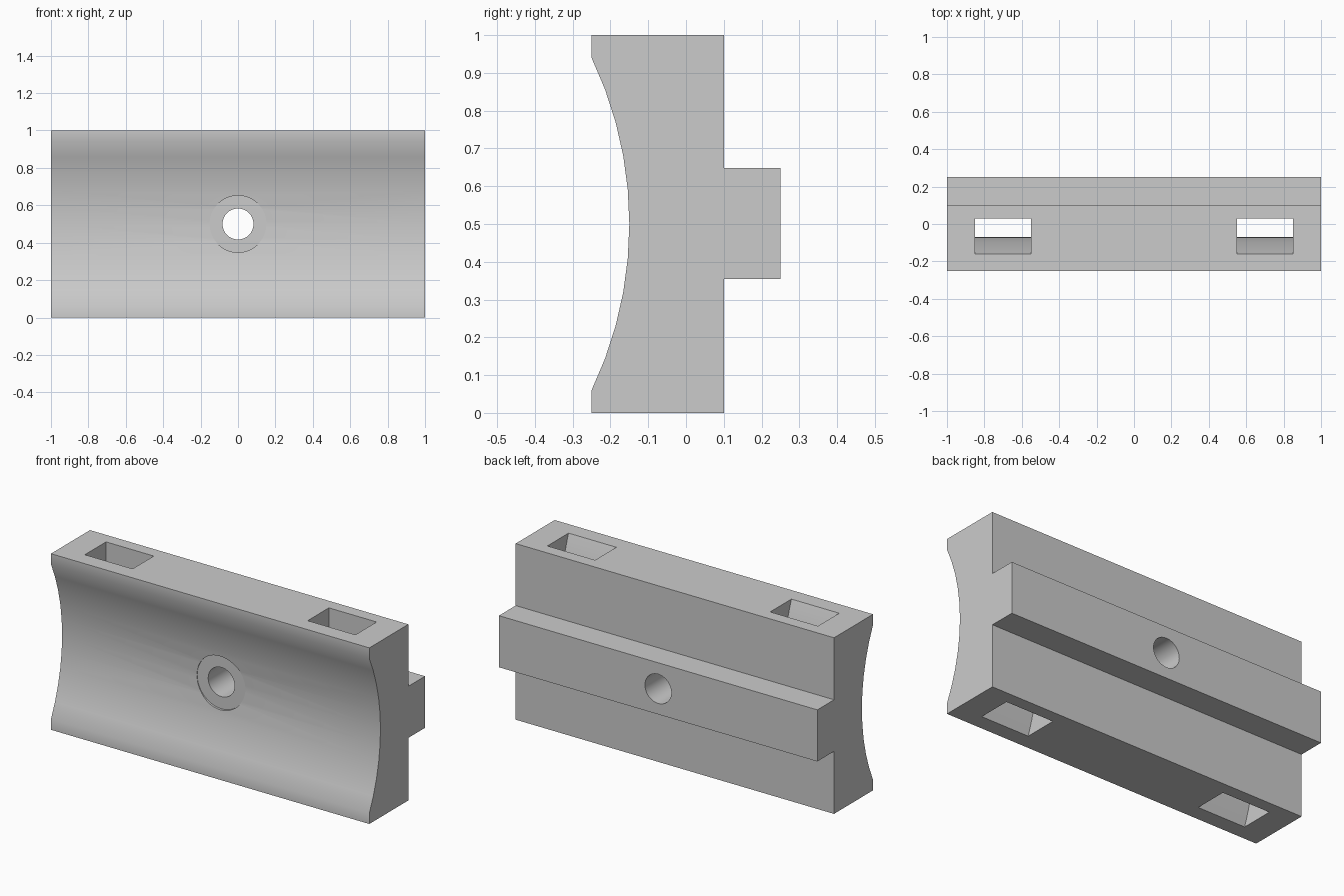
import bpy, bmesh, math
from mathutils import Matrix

old = bpy.data.objects.get("Cube")
if old:
    bpy.data.objects.remove(old, do_unlink=True)

grey = bpy.data.materials.new("plain_grey")
grey.use_nodes = True
color = (0.6, 0.6, 0.6, 1)
grey.diffuse_color = color
grey.node_tree.nodes["Principled BSDF"].inputs["Base Color"].default_value = color


def add_object(name, bm):
    bmesh.ops.recalc_face_normals(bm, faces=bm.faces)
    mesh = bpy.data.meshes.new(name)
    bm.to_mesh(mesh)
    bm.free()
    mesh.materials.append(grey)
    obj = bpy.data.objects.new(name, mesh)
    bpy.context.collection.objects.link(obj)
    return obj


def extrude_profile(name, profile, x0, x1):
    """Sweep a closed (y, z) profile along x."""
    bm = bmesh.new()
    face = bm.faces.new([bm.verts.new((x0, y, z)) for y, z in profile])
    grown = bmesh.ops.extrude_face_region(bm, geom=[face])["geom"]
    verts = [g for g in grown if isinstance(g, bmesh.types.BMVert)]
    bmesh.ops.translate(bm, verts=verts, vec=(x1 - x0, 0, 0))
    return add_object(name, bm)


def arc(peak_y, radius, half_height, steps):
    """Arc bulging towards the back, listed from bottom to top."""
    half = math.asin(half_height / radius)
    angles = [half * (2 * i / steps - 1) for i in range(steps + 1)]
    return [(peak_y - radius * (1 - math.cos(a)), 0.5 + radius * math.sin(a))
            for a in angles]


def cylinder_y(name, radius, y0, y1):
    bm = bmesh.new()
    place = Matrix.Translation((0, (y0 + y1) / 2, 0.5)) @ Matrix.Rotation(math.pi / 2, 4, "X")
    bmesh.ops.create_cone(bm, cap_ends=True, segments=48, radius1=radius,
                          radius2=radius, depth=y1 - y0, matrix=place)
    return add_object(name, bm)


# Block with concave front and rear rib
profile = [(-0.25, 0)] + arc(-0.15, 1.018, 0.44, 10) + [
    (-0.25, 1), (0.1, 1), (0.1, 0.648), (0.25, 0.648),
    (0.25, 0.355), (0.1, 0.355), (0.1, 0)]
block = extrude_profile("mounting_block", profile, -1, 1)

# Vertical strap slots, bolt hole and shallow counterbore
slot_profile = arc(-0.07, 1.43, 0.55, 24) + [(0.03, 1.05), (0.03, -0.05)]
cutters = [extrude_profile("slot_cutter", slot_profile, x, x + 0.3) for x in (-0.85, 0.55)]
cutters.append(cylinder_y("counterbore_cutter", 0.152, -0.4, -0.149))
cutters.append(cylinder_y("bolt_hole_cutter", 0.083, -0.4, 0.4))

for cutter in cutters:
    cutter.hide_render = True
    cutter.hide_set(True)
    cut = block.modifiers.new(cutter.name, "BOOLEAN")
    cut.operation = "DIFFERENCE"
    cut.solver = "EXACT"
    cut.object = cutter

# Apply the cuts and smooth the curved faces
bpy.context.view_layer.update()
evaluated = block.evaluated_get(bpy.context.evaluated_depsgraph_get())
result = bpy.data.meshes.new_from_object(evaluated)
block.modifiers.clear()
block.data = result
for cutter in cutters:
    bpy.data.objects.remove(cutter, do_unlink=True)

bpy.ops.object.select_all(action="DESELECT")
block.select_set(True)
bpy.context.view_layer.objects.active = block
bpy.ops.object.shade_smooth_by_angle(angle=math.radians(30))
